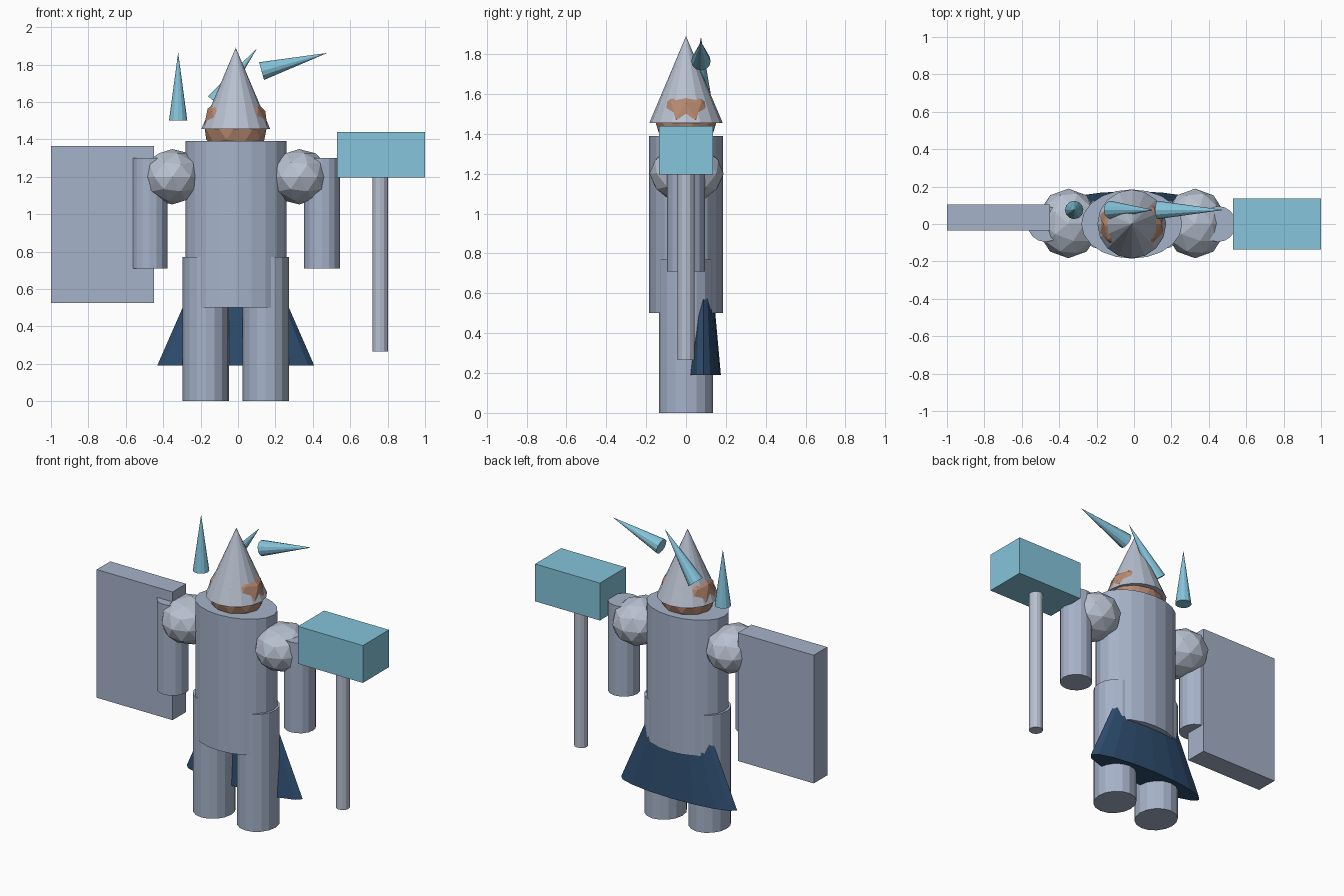
import bpy
import math
from mathutils import Vector

if "Cube" in bpy.data.objects:
    bpy.data.objects.remove(bpy.data.objects["Cube"])


def material(name, srgb):
    m = bpy.data.materials.new(name)
    m.diffuse_color = tuple(((c + 0.055) / 1.055) ** 2.4 for c in srgb) + (1,)
    m.use_nodes = True
    m.node_tree.nodes["Principled BSDF"].inputs["Base Color"].default_value = m.diffuse_color
    return m


steel = material("blue steel", (0.65, 0.70, 0.79))
bright = material("bright steel", (0.72, 0.755, 0.815))
ice = material("ice blue", (0.52, 0.77, 0.86))
navy = material("navy cloth", (0.18, 0.30, 0.43))
skin = material("skin", (0.72, 0.54, 0.44))


def finish(name, mat):
    ob = bpy.context.object
    ob.name = name
    ob.data.materials.append(mat)
    return ob


def box(name, lo, hi, mat):
    lo, hi = Vector(lo), Vector(hi)
    bpy.ops.mesh.primitive_cube_add(size=1, location=(lo + hi) / 2)
    ob = finish(name, mat)
    ob.scale = hi - lo
    return ob


def column(name, x, y, z0, z1, rx, ry, mat, sides=16, top=1.0):
    """Upright elliptical cylinder, or a cone when top is 0."""
    bpy.ops.mesh.primitive_cone_add(vertices=sides, radius1=1, radius2=top,
                                    depth=z1 - z0, location=(x, y, (z0 + z1) / 2))
    ob = finish(name, mat)
    ob.scale = (rx, ry, 1)
    return ob


def ball(name, centre, half, mat):
    """Faceted ball fitted to the given half sizes."""
    bpy.ops.mesh.primitive_ico_sphere_add(subdivisions=2, radius=1, location=centre)
    ob = finish(name, mat)
    ob.scale = [2 * h / d for h, d in zip(half, ob.dimensions)]
    return ob


def spike(name, base, direction, length=0.365, radius=0.049):
    d = Vector(direction).normalized()
    bpy.ops.mesh.primitive_cone_add(vertices=12, radius1=radius, radius2=0, depth=length,
                                    location=Vector(base) + d * length / 2,
                                    rotation=d.to_track_quat('Z', 'Y').to_euler())
    return finish(name, ice)


CX = -0.012  # centre line of the body

# Body
column("torso", CX, 0, 0.50, 1.39, 0.27, 0.185, steel, 20)
ball("head", (CX, 0, 1.475), (0.168, 0.158, 0.17), skin)
column("pointed_helmet", CX, 0, 1.455, 1.89, 0.184, 0.184, bright, 16, 0)

# Limbs and shoulder guards
for side, s in (("left", -1), ("right", 1)):
    column(side + "_leg", CX + s * 0.16, 0, 0, 0.77, 0.124, 0.135, steel)
    column(side + "_arm", CX + s * 0.461, 0, 0.71, 1.30, 0.096, 0.096, steel)
    ball(side + "_shoulder_guard", (CX + s * 0.339, 0.003, 1.20),
         (0.158, 0.186, 0.148), bright)

# Cape
column("cape", CX, 0.0875, 0.19, 1.15, 0.42, 0.0875, navy, 16, 0)

# Shield
box("shield", (-1.0, -0.035, 0.525), (-0.45, 0.105, 1.365), steel)

# Hammer
column("hammer_handle", 0.76, 0, 0.265, 1.20, 0.042, 0.042, bright, 12)
box("hammer_head", (0.53, -0.135, 1.195), (1.0, 0.135, 1.44), ice)

# Floating ice spikes
spike("left_spike", (-0.32, 0.075, 1.50), (0, 0, 1))
spike("middle_spike", (-0.123, 0.075, 1.60), (0.223, 0, 0.285))
spike("right_spike", (0.126, 0.075, 1.765), (0.344, 0, 0.095))
